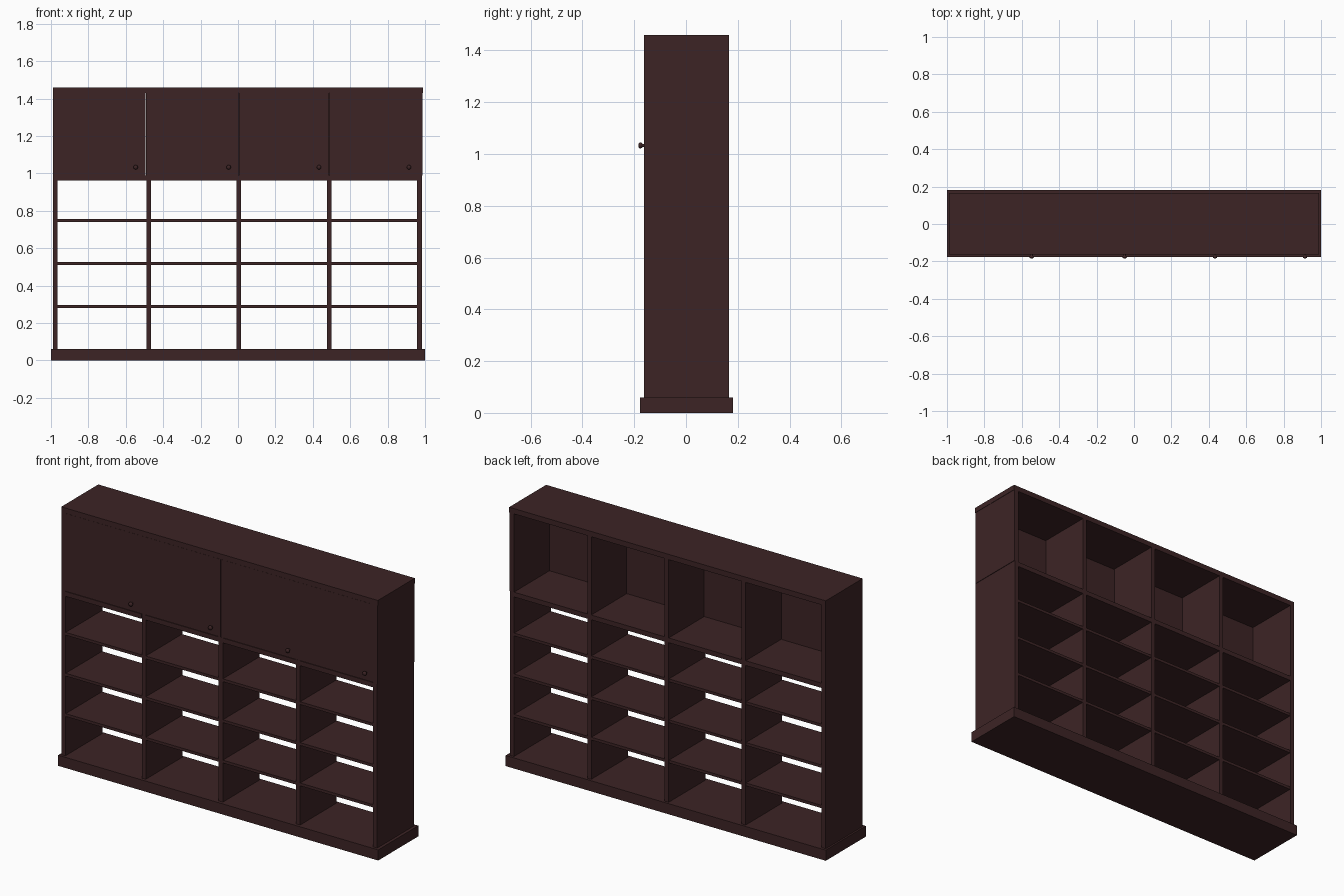
import bpy, bmesh, math
from mathutils import Matrix

if "Cube" in bpy.data.objects:
    bpy.data.objects.remove(bpy.data.objects["Cube"])

wood = bpy.data.materials.new("dark_brown_wood")
wood.diffuse_color = (0.046, 0.0175, 0.0185, 1)
wood.use_nodes = True
wood.node_tree.nodes["Principled BSDF"].inputs["Base Color"].default_value = wood.diffuse_color


def box(name, x0, x1, y0, y1, z0, z1):
    bm = bmesh.new()
    m = Matrix.Translation(((x0 + x1) / 2, (y0 + y1) / 2, (z0 + z1) / 2)) \
        @ Matrix.Diagonal((x1 - x0, y1 - y0, z1 - z0, 1))
    bmesh.ops.create_cube(bm, size=1, matrix=m)
    me = bpy.data.meshes.new(name)
    bm.to_mesh(me)
    bm.free()
    me.materials.append(wood)
    ob = bpy.data.objects.new(name, me)
    bpy.context.collection.objects.link(ob)
    return ob


def lathe_y(name, x, z, profile, n=20):
    # revolve (radius, y) points about an axis along y
    bm = bmesh.new()
    rings = [[bm.verts.new((x + r * math.cos(2 * math.pi * i / n), y,
                            z + r * math.sin(2 * math.pi * i / n))) for i in range(n)]
             for r, y in profile]
    for a, b in zip(rings, rings[1:]):
        for i in range(n):
            bm.faces.new((a[i], a[(i + 1) % n], b[(i + 1) % n], b[i]))
    bm.faces.new(rings[0])
    bm.faces.new(rings[-1])
    bmesh.ops.recalc_face_normals(bm, faces=bm.faces)
    for f in bm.faces:
        f.smooth = len(f.verts) == 4
    me = bpy.data.meshes.new(name)
    bm.to_mesh(me)
    bm.free()
    me.materials.append(wood)
    bpy.context.collection.objects.link(bpy.data.objects.new(name, me))


F, B = -0.162, 0.167          # carcass front and back
L, R = -0.99, 0.985           # carcass left and right
uprights = [(L, -0.965), (-0.49, -0.465), (-0.009, 0.017), (0.475, 0.5), (0.958, R - 0.002)]

# plinth and top board
box("plinth", -1, 1, -0.177, 0.181, 0, 0.06)
box("top_board", L, 0.988, F - 0.001, B, 1.43, 1.46)

# side panels and dividers, lower and upper
for i, (a, b) in enumerate(uprights):
    outer = i in (0, 4)
    front = F if outer else F + 0.003
    box(f"lower_upright_{i}", a, b, front, B, 0.06, 0.988)
    box(f"upper_upright_{i}", a, b + (0.003 if i == 4 else 0),
        F if outer else F + 0.016, B, 0.988, 1.43)

# shelves and cabinet floor in each bay
for i in range(4):
    a, b = uprights[i][1], uprights[i + 1][0]
    for j, z in enumerate((0.281, 0.509, 0.740)):
        box(f"shelf_{i}_{j}", a, b, F + 0.003, B - 0.002, z, z + 0.016)
    box(f"cabinet_floor_{i}", a, b, F, B, 0.961, 0.988)

# doors, with fine gaps between them, and round knobs
edges = [-0.965, -0.493, 0.005, 0.488, 0.957]
for i in range(4):
    box(f"door_{i}", edges[i] + 0.001, edges[i + 1] - 0.001, F, F + 0.016, 0.99, 1.429)
    lathe_y(f"door_knob_{i}", (-0.547, -0.05, 0.433, 0.914)[i], 1.033,
            [(0.006, F + 0.001), (0.006, -0.168), (0.010, -0.171), (0.012, -0.175),
             (0.011, -0.180), (0.007, -0.183), (0.002, -0.184)])
